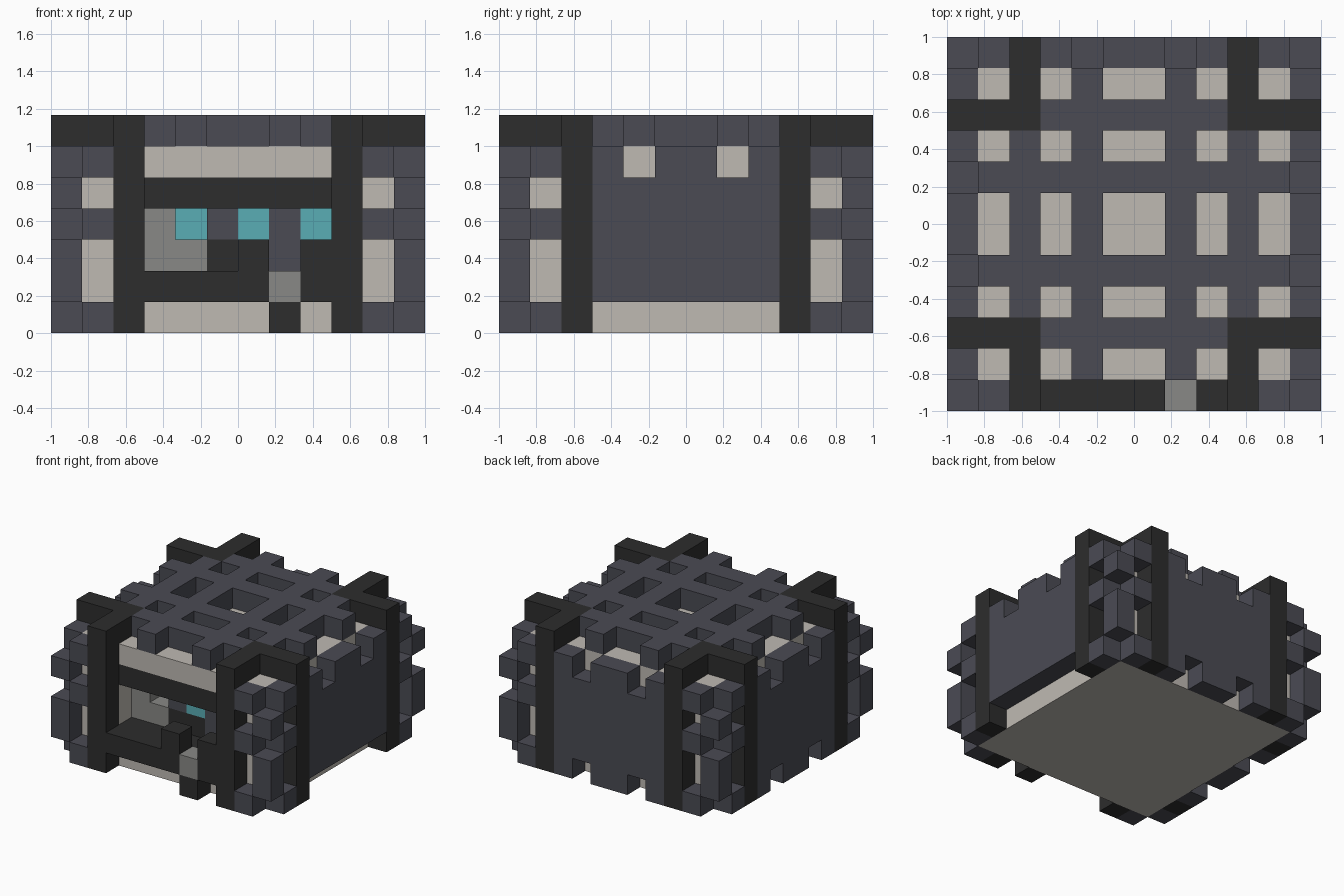
import bpy, bmesh
from mathutils import Vector

cube = bpy.data.objects.get("Cube")
if cube:
    bpy.data.objects.remove(cube)

N = 12          # blocks along each side
UNIT = 2 / N    # block size

COLOURS = {
    "cream_stone": (0.52, 0.49, 0.45),
    "slate_metal": (0.069, 0.07, 0.088),
    "dark_metal": (0.026, 0.026, 0.026),
    "grey_metal": (0.25, 0.25, 0.24),
    "teal_glass": (0.10, 0.42, 0.46),
}
materials = {}
for label, rgb in COLOURS.items():
    m = bpy.data.materials.new(label)
    m.use_nodes = True
    m.diffuse_color = (*rgb, 1)
    bsdf = next(n for n in m.node_tree.nodes if n.type == "BSDF_PRINCIPLED")
    bsdf.inputs["Base Color"].default_value = (*rgb, 1)
    bsdf.inputs["Roughness"].default_value = 0.9
    materials[label] = m

owner = {}       # block -> part name
part_colour = {}


def block(x, y, z):
    """Blocks of a box; each argument is an index or an inclusive (first, last) pair."""
    spans = [range(a[0], a[1] + 1) if isinstance(a, tuple) else (a,) for a in (x, y, z)]
    return {(i, j, k) for i in spans[0] for j in spans[1] for k in spans[2]}


def mirrored(cells):
    """Repeat blocks in all four quadrants."""
    e = N - 1
    return {c for x, y, z in cells
            for c in ((x, y, z), (e - x, y, z), (x, e - y, z), (e - x, e - y, z))}


def swapped(cells):
    """Add the copy with x and y exchanged."""
    return cells | {(y, x, z) for x, y, z in cells}


def part(name, colour, cells):
    part_colour[name] = colour
    for c in cells:
        owner[c] = name


MID = (3, 8)

# Inner body with a recess in the front
part("body", "cream_stone", block((1, 10), (1, 10), (0, 5)))
recess = block(MID, 1, (2, 3)) | block(4, 2, 3)
for c in recess:
    del owner[c]

# Roof lattice: ring plus crossing bars
ring = block((2, 9), 2, 6)
bars = block((1, 10), 4, 6)
part("roof_lattice", "slate_metal", mirrored(swapped(ring | bars)))

# Corner frames: pillars with arms meeting on the roof
pillar = block(2, 0, (0, 6)) | block(2, (1, 2), 6)
part("corner_frames", "dark_metal", mirrored(swapped(pillar)))

# Staggered corner armour
studs = block(1, 0, 0) | block(1, 0, 3) | block(1, 0, 5)
edge = block(0, 0, (1, 2)) | block(0, 0, 4)
part("corner_armour", "slate_metal", mirrored(swapped(studs) | edge))

# Wall plates with notches
for name, axis, at, low in (("right_wall", 0, 0, 0), ("left_wall", 0, N - 1, 1),
                            ("back_wall", 1, N - 1, 0)):
    cells = set()
    for i in range(MID[0], MID[1] + 1):
        notch = i in (4, 7)
        for z in range(max(low, notch), 5 if notch else 6):
            cells.add((at, i, z) if axis == 0 else (i, at, z))
    part(name, "slate_metal", cells)

# Front counter and beam over the recess
part("front_beam", "dark_metal", block(MID, 1, 4))
part("front_counter", "dark_metal",
     block((3, 6), (0, 1), 1) | block(6, 0, 2) | block(8, 0, (1, 2)) |
     block((7, 8), 1, 1) | block(7, 0, 0))
part("front_hatch", "grey_metal", block(7, 0, 1))

# Console inside the recess
part("console_back", "slate_metal", block(5, 2, 3) | block(7, 2, (2, 3)))
part("console_base", "dark_metal", block((5, 6), 2, 2) | block(8, 2, 2))
part("console_cabinet", "grey_metal", block(3, 2, (2, 3)) | block(4, 2, 2))
part("console_screens", "teal_glass", block(4, 3, 3) | block(6, 2, 3) | block(8, 2, 3))

DIRECTIONS = [Vector(s * (i == a) for i in range(3)) for a in range(3) for s in (1, -1)]


def build(name):
    """Mesh of the exposed block faces of one part."""
    bm = bmesh.new()
    for cell in [c for c, n in owner.items() if n == name]:
        centre = Vector(cell) + Vector((0.5, 0.5, 0.5))
        for d in DIRECTIONS:
            if tuple(int(v) for v in Vector(cell) + d) in owner:
                continue
            u = Vector((d.z, d.x, d.y))
            v = d.cross(u)
            corners = [centre + (d + u * a + v * b) / 2
                       for a, b in ((-1, -1), (1, -1), (1, 1), (-1, 1))]
            bm.faces.new([bm.verts.new((p - Vector((N / 2, N / 2, 0))) * UNIT)
                          for p in corners])
    bmesh.ops.remove_doubles(bm, verts=bm.verts, dist=0.001)
    mesh = bpy.data.meshes.new(name)
    bm.to_mesh(mesh)
    bm.free()
    mesh.materials.append(materials[part_colour[name]])
    bpy.context.scene.collection.objects.link(bpy.data.objects.new(name, mesh))


for part_name in part_colour:
    build(part_name)
